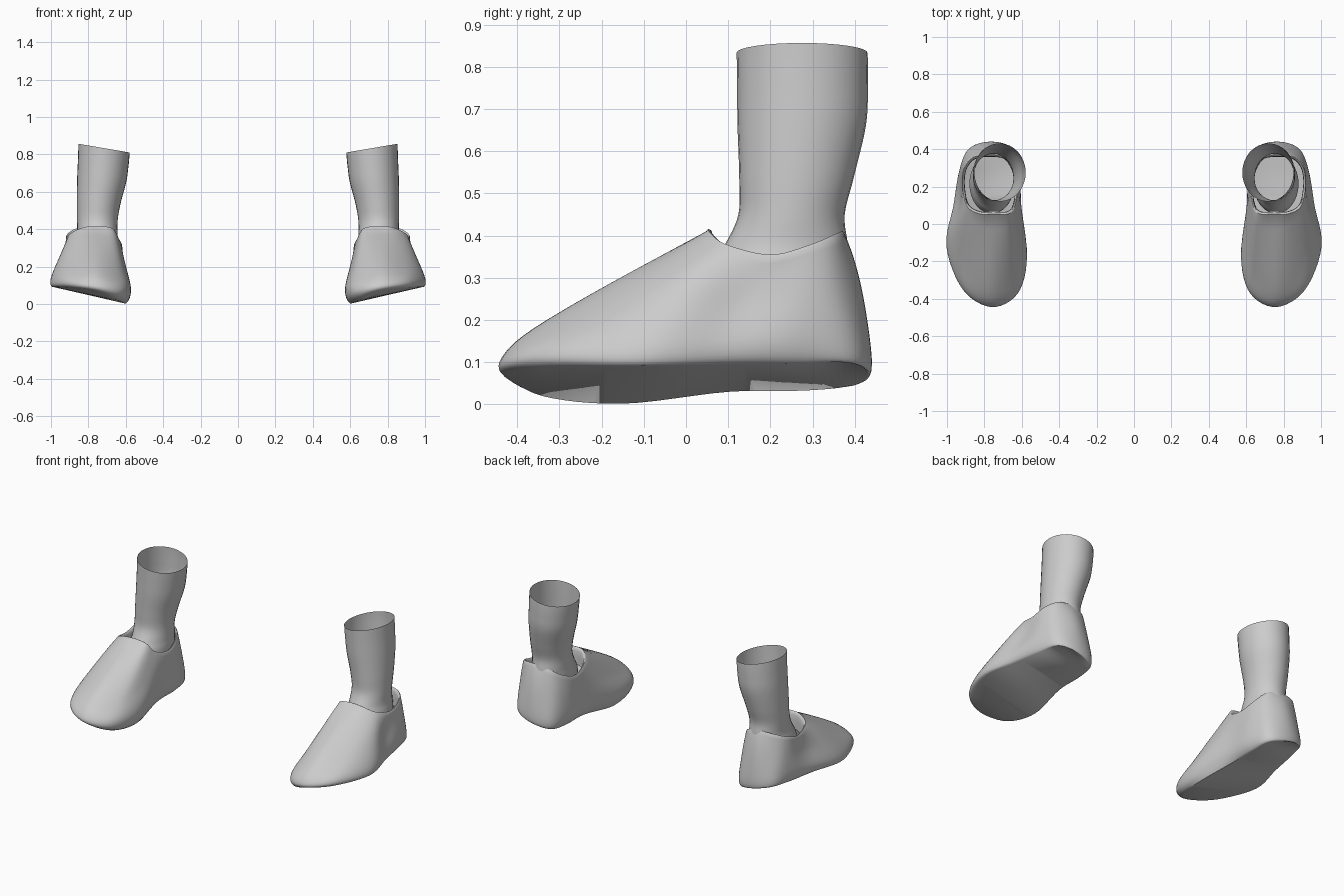
import bpy, bmesh, math
from mathutils import Vector

if "Cube" in bpy.data.objects:
    bpy.data.objects.remove(bpy.data.objects["Cube"])

SUB = 6          # samples per control segment
KEYS = 12        # control points round the shoe: toe, outer side, heel, inner side


def catmull(a, b, c, d, t):
    return 0.5 * (2 * b + (c - a) * t + (2 * a - 5 * b + 4 * c - d) * t * t
                  + (3 * b - a - 3 * c + d) * t ** 3)


def closed_curve(pts):
    n = len(pts)
    return [catmull(pts[i - 1], pts[i], pts[(i + 1) % n], pts[(i + 2) % n], s / SUB)
            for i in range(n) for s in range(SUB)]


def open_curve(pts):
    p = [3 * pts[0] - 3 * pts[1] + pts[2]] + pts + [3 * pts[-1] - 3 * pts[-2] + pts[-3]]
    out = [catmull(*p[i:i + 4], s / SUB) for i in range(len(pts) - 1) for s in range(SUB)]
    return out + [pts[-1]]


def loft(name, rings, sole=False):
    bm = bmesh.new()
    vs = [[bm.verts.new(p) for p in r] for r in rings]
    n = len(rings[0])
    for a, b in zip(vs, vs[1:]):
        for i in range(n):
            j = (i + 1) % n
            bm.faces.new((a[i], a[j], b[j], b[i]))
    if sole:  # bridge outer edge to inner edge across the bottom
        r = vs[0]
        for i in range(n // 2):
            quad = [r[i], r[-i % n], r[n - i - 1], r[i + 1]]
            bm.faces.new(list(dict.fromkeys(quad)))
    me = bpy.data.meshes.new(name)
    bm.to_mesh(me)
    bm.free()
    ob = bpy.data.objects.new(name, me)
    bpy.context.collection.objects.link(ob)
    bpy.ops.object.select_all(action='DESELECT')
    ob.select_set(True)
    bpy.context.view_layer.objects.active = ob
    bpy.ops.object.shade_smooth_by_angle(angle=math.radians(50))
    ob.modifiers.new("pair", 'MIRROR').use_mirror_merge = False
    return ob


# Shoe: sole edge, widest line, mid height and collar
sole_edge = [(.77, -.415, .07), (.90, -.33, .085), (.985, -.11, .09), (.945, .10, .095),
             (.915, .28, .097), (.875, .39, .10), (.77, .425, .075), (.665, .39, .045),
             (.64, .28, .033), (.635, .10, .03), (.60, -.15, .002), (.645, -.34, .02)]
widest = [(.76, -.437, .11), (.915, -.34, .13), (1.0, -.11, .135), (.965, .10, .14),
          (.935, .28, .15), (.885, .40, .13), (.77, .44, .11), (.65, .405, .09),
          (.61, .28, .09), (.605, .10, .09), (.572, -.17, .08), (.62, -.365, .085)]
middle = [(.76, -.33, .20), (.885, -.22, .22), (.945, -.01, .27), (.93, .14, .25),
          (.925, .29, .27), (.88, .375, .27), (.77, .415, .28), (.66, .38, .25),
          (.615, .29, .22), (.61, .15, .20), (.605, -.02, .22), (.635, -.24, .185)]
collar = [(.75, .05, .41), (.825, .05, .405), (.895, .09, .375), (.92, .20, .35),
          (.91, .30, .375), (.86, .36, .40), (.77, .375, .405), (.68, .36, .385),
          (.635, .30, .345), (.62, .20, .315), (.635, .09, .345), (.67, .05, .40)]

curves = [closed_curve([Vector(p) for p in r]) for r in (sole_edge, widest, middle, collar)]
profiles = [open_curve(list(col)) for col in zip(*curves)]
rings = [list(r) for r in zip(*profiles)]

# Rolled collar and lining
rim = rings[-1]
for scale, dz in ((.975, .005), (.94, .002), (.91, -.015), (.90, -.05), (.90, -.10)):
    rings.append([Vector((.765 + (p.x - .765) * scale, .22 + (p.y - .22) * scale, p.z + dz))
                  for p in rim])
loft("shoe", rings, sole=True)

# Sock: open tube, (z, centre x, centre y, radius x, radius y, sideways slant)
sections = [(.27, .76, .215, .12, .16, 0), (.33, .755, .225, .115, .16, 0),
            (.38, .752, .238, .108, .145, 0), (.45, .752, .25, .109, .126, 0),
            (.54, .745, .262, .117, .136, .03), (.66, .729, .274, .131, .152, .08),
            (.75, .721, .276, .135, .155, .13), (.833, .716, .275, .137, .155, .17)]
SIDES = 32
keys = []
for z, cx, cy, rx, ry, slant in sections:
    ring = []
    for k in range(SIDES):
        a = 2 * math.pi * k / SIDES
        ring.append(Vector((cx + rx * math.cos(a), cy + ry * math.sin(a),
                            z + slant * rx * math.cos(a))))
    keys.append(ring)
sock_profiles = [open_curve(list(col)) for col in zip(*keys)]
loft("sock", [list(r) for r in zip(*sock_profiles)])
